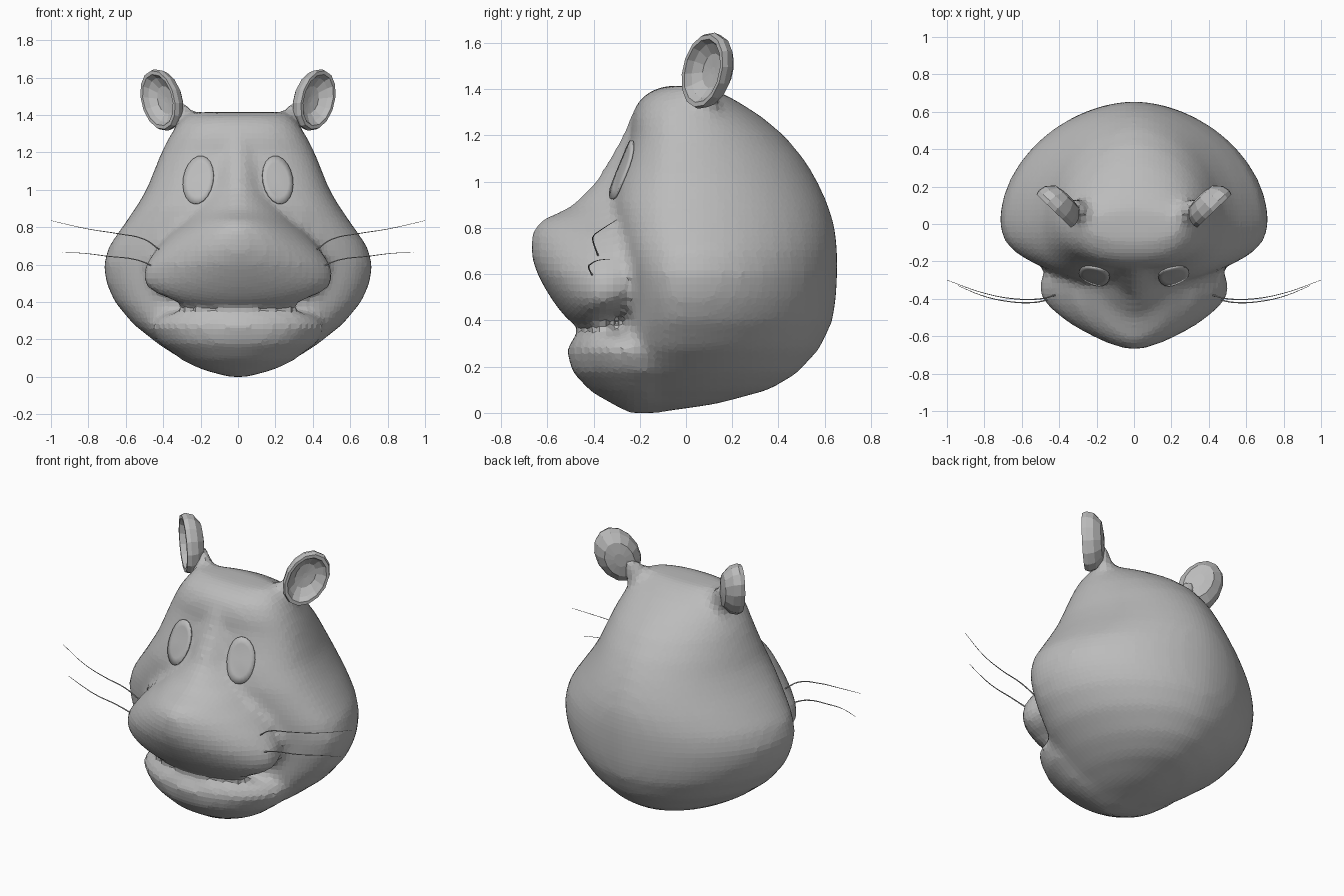
import bpy, bmesh, math
from mathutils import Vector

cube = bpy.data.objects.get("Cube")
if cube:
    bpy.data.objects.remove(cube, do_unlink=True)

grey = bpy.data.materials.new("plain_grey")
grey.use_nodes = True
grey.diffuse_color = (0.5, 0.5, 0.5, 1)
grey.node_tree.nodes["Principled BSDF"].inputs["Base Color"].default_value = (0.5, 0.5, 0.5, 1)


def add_object(name, data):
    obj = bpy.data.objects.new(name, data)
    bpy.context.collection.objects.link(obj)
    data.materials.append(grey)
    return obj


def finish(name, bm):
    bmesh.ops.recalc_face_normals(bm, faces=bm.faces)
    mesh = bpy.data.meshes.new(name)
    bm.to_mesh(mesh)
    bm.free()
    return add_object(name, mesh)


def skin(bm, rings):
    """Bridge rings of points and cap both ends."""
    rings = [[bm.verts.new(p) for p in ring] for ring in rings]
    n = len(rings[0])
    for a, b in zip(rings, rings[1:]):
        for i in range(n):
            j = (i + 1) % n
            bm.faces.new((a[i], a[j], b[j], b[i]))
    bm.faces.new(rings[0][::-1])
    bm.faces.new(rings[-1])


def slice_ring(z, w, yc, yb, yf, p_back, p_front, n=48):
    """Level outline: half width w, widest at yc, from yf in front to yb behind."""
    ring = []
    for i in range(n):
        t = math.tau * i / n
        s, c = math.sin(t), math.cos(t)
        p = p_back if c > 0 else p_front
        depth = yb - yc if c > 0 else yc - yf
        ring.append((w * math.copysign(abs(s) ** (2 / p), s),
                     yc + depth * math.copysign(abs(c) ** (2 / p), c), z))
    return ring


def loft(bm, rows, p_back, p_front):
    skin(bm, [slice_ring(*row, p_back, p_front) for row in rows])


# Rows are height, half width, widest y, back y, front y
skull = [
    (0.00, 0.05, -0.20, -0.12, -0.25), (0.04, 0.18, -0.10, 0.14, -0.31),
    (0.10, 0.31, -0.04, 0.36, -0.33), (0.17, 0.42, 0.00, 0.48, -0.33),
    (0.28, 0.56, 0.02, 0.58, -0.30), (0.40, 0.66, 0.02, 0.635, -0.27),
    (0.50, 0.705, 0.02, 0.65, -0.27), (0.60, 0.72, 0.02, 0.655, -0.28),
    (0.70, 0.69, 0.02, 0.655, -0.30), (0.80, 0.62, 0.01, 0.645, -0.32),
    (0.90, 0.55, 0.00, 0.615, -0.33), (1.00, 0.49, 0.00, 0.57, -0.31),
    (1.10, 0.45, 0.00, 0.51, -0.27), (1.20, 0.41, 0.00, 0.425, -0.24),
    (1.28, 0.37, 0.00, 0.33, -0.235), (1.35, 0.325, 0.00, 0.22, -0.205),
    (1.395, 0.28, 0.00, 0.13, -0.15), (1.415, 0.25, 0.00, 0.07, -0.08)]
muzzle = [
    (0.37, 0.16, -0.42, -0.37, -0.46), (0.40, 0.33, -0.41, -0.30, -0.51),
    (0.46, 0.47, -0.37, -0.18, -0.56), (0.52, 0.515, -0.35, -0.08, -0.60),
    (0.60, 0.495, -0.34, -0.05, -0.645), (0.68, 0.44, -0.32, -0.05, -0.67),
    (0.77, 0.36, -0.28, 0.00, -0.67), (0.83, 0.30, -0.20, 0.00, -0.635),
    (0.89, 0.27, -0.15, 0.00, -0.50), (1.00, 0.19, -0.10, 0.00, -0.39),
    (1.20, 0.14, -0.10, 0.00, -0.275), (1.30, 0.10, -0.10, 0.00, -0.235)]
jaw = [
    (0.00, 0.06, -0.20, -0.15, -0.25), (0.04, 0.20, -0.18, 0.00, -0.32),
    (0.09, 0.30, -0.18, 0.00, -0.41), (0.18, 0.42, -0.18, 0.00, -0.495),
    (0.27, 0.47, -0.20, 0.00, -0.515), (0.325, 0.42, -0.26, -0.10, -0.49),
    (0.352, 0.28, -0.36, -0.28, -0.45)]

# Directions along and out of the left ear's cup
along = Vector((0.72, 0.69, 0))
outward = Vector((0.69, -0.72, 0))
up = Vector((0, 0, 1))


def mirrored(p, side):
    return (side * p[0], p[1], p[2])


# Head: skull, muzzle, jaw and ear stalks blended into one skin
bm = bmesh.new()
loft(bm, skull, 1.85, 2.4)
loft(bm, muzzle, 2, 1.7)
loft(bm, jaw, 2, 2)
for side in (1, -1):
    rings = []
    for x, y, z, r in ((0.26, 0.0, 1.26, 0.10), (0.32, 0.04, 1.40, 0.085),
                       (0.365, 0.075, 1.48, 0.05)):
        center = Vector((x, y, z)) - outward * 0.045
        rings.append([mirrored(center + along * r * math.cos(math.tau * i / 12)
                               + outward * 0.6 * r * math.sin(math.tau * i / 12), side)
                      for i in range(12)])
    skin(bm, rings)
head = finish("head", bm)
remesh = head.modifiers.new("blend", 'REMESH')
remesh.mode = 'VOXEL'
remesh.voxel_size = 0.03
soften = head.modifiers.new("soften", 'SMOOTH')
soften.factor = 0.5
soften.iterations = 6

# Steps of the cup from its back to its hollow: scale, depth
cup = [(0.25, -0.08), (0.65, -0.07), (0.93, -0.03), (1.0, 0.01), (0.95, 0.035),
       (0.83, 0.035), (0.72, 0.005), (0.45, -0.025), (0.1, -0.03)]
tilt = math.radians(27)

for side, label in ((1, "left"), (-1, "right")):
    # Ear cup
    bm = bmesh.new()
    rings = []
    for scale, depth in cup:
        ring = []
        for i in range(14):
            t = math.tau * i / 14
            a, b = 0.125 * scale * math.cos(t), 0.175 * scale * math.sin(t)
            u = a * math.cos(tilt) + b * math.sin(tilt)
            v = b * math.cos(tilt) - a * math.sin(tilt)
            ring.append(mirrored(Vector((0.405, 0.095, 1.48)) + along * u + up * v
                                 + outward * depth, side))
        rings.append(ring)
    skin(bm, rings)
    finish(label + "_ear", bm)

    # Eye: a thin oval laid onto the face
    bm = bmesh.new()
    lean = math.radians(10)
    rings = []
    for scale in (1, 0.7, 0.4, 0.1):
        ring = []
        for i in range(20):
            t = math.tau * i / 20
            a, b = 0.08 * scale * math.cos(t), 0.13 * scale * math.sin(t)
            ring.append(bm.verts.new((side * (0.21 + a * math.cos(lean) - b * math.sin(lean)), -0.9,
                                      1.05 + a * math.sin(lean) + b * math.cos(lean))))
        rings.append(ring)
    for a, b in zip(rings, rings[1:]):
        for i in range(20):
            j = (i + 1) % 20
            bm.faces.new((a[i], a[j], b[j], b[i]))
    bm.faces.new(rings[-1])
    eye = finish(label + "_eye", bm)
    for poly in eye.data.polygons:
        poly.use_smooth = True
    wrap = eye.modifiers.new("lay_on_face", 'SHRINKWRAP')
    wrap.target = head
    wrap.wrap_method = 'PROJECT'
    wrap.wrap_mode = 'ABOVE_SURFACE'
    wrap.use_project_y = True
    wrap.offset = 0.007
    plate = eye.modifiers.new("plate", 'SOLIDIFY')
    plate.thickness = 0.009
    plate.offset = 0

    # Whiskers
    paths = {
        "upper": [(0.42, -0.38, 0.68), (0.50, -0.40, 0.735), (0.64, -0.40, 0.765),
                  (0.80, -0.37, 0.79), (1.0, -0.30, 0.835)],
        "lower": [(0.44, -0.40, 0.585), (0.54, -0.42, 0.625), (0.70, -0.41, 0.645),
                  (0.82, -0.38, 0.66), (0.94, -0.33, 0.665)]}
    for place, path in paths.items():
        curve = bpy.data.curves.new(label + "_whisker", 'CURVE')
        curve.dimensions = '3D'
        curve.bevel_depth = 0.004
        curve.bevel_resolution = 1
        curve.resolution_u = 4
        spline = curve.splines.new('BEZIER')
        spline.bezier_points.add(len(path) - 1)
        for k, (point, p) in enumerate(zip(spline.bezier_points, path)):
            point.co = mirrored(p, side)
            point.handle_left_type = point.handle_right_type = 'AUTO'
            point.radius = 1 - 0.18 * k
        add_object(f"{label}_{place}_whisker", curve)
